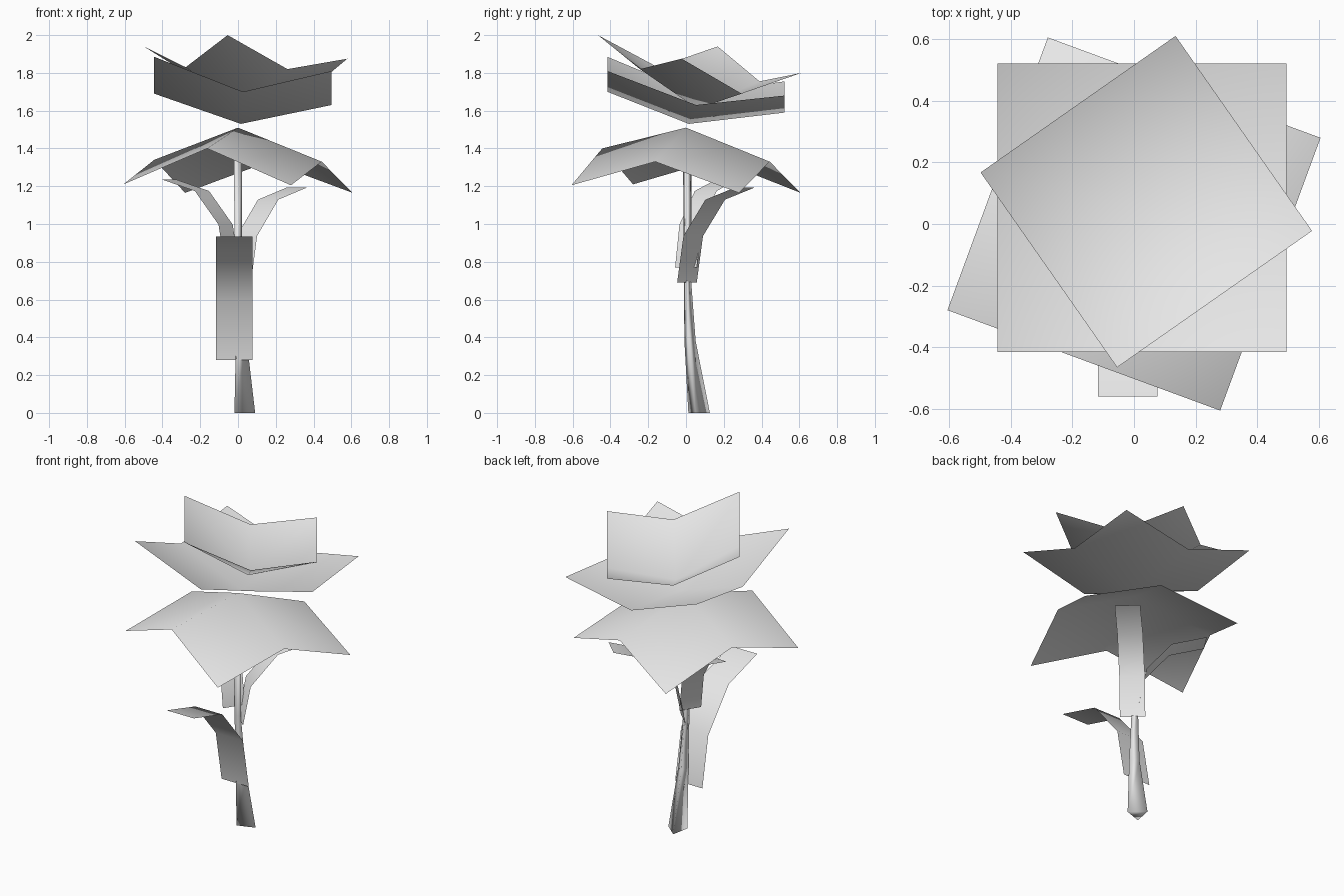
import bpy, bmesh, math
from mathutils import Vector

cube = bpy.data.objects.get("Cube")
if cube:
    bpy.data.objects.remove(cube, do_unlink=True)

grey = bpy.data.materials.new("plain_grey")
grey.use_nodes = True
grey.diffuse_color = (0.8, 0.8, 0.8, 1)
for node in grey.node_tree.nodes:
    if node.type == 'BSDF_PRINCIPLED':
        node.inputs["Base Color"].default_value = (0.8, 0.8, 0.8, 1)


def finish(name, bm):
    """Turn a bmesh into a named, coloured, smooth shaded object."""
    for face in bm.faces:
        face.smooth = True
    mesh = bpy.data.meshes.new(name)
    bm.to_mesh(mesh)
    bm.free()
    mesh.materials.append(grey)
    obj = bpy.data.objects.new(name, mesh)
    bpy.context.collection.objects.link(obj)
    return obj


def polar(centre, radius, degrees, z):
    a = math.radians(degrees)
    return Vector((centre[0] + radius * math.cos(a), centre[1] + radius * math.sin(a), z))


def petal_sheet(name, middle, centre, radius, yaw, corner_heights, edge_heights):
    """Square sheet folded across both middle lines; heights run anticlockwise."""
    bm = bmesh.new()
    hub = bm.verts.new(middle)
    corners = [bm.verts.new(polar(centre, radius, yaw + 90 * i, z))
               for i, z in enumerate(corner_heights)]
    edges = [bm.verts.new(polar(centre, radius * math.sqrt(0.5), yaw + 45 + 90 * i, z))
             for i, z in enumerate(edge_heights)]
    for i in range(4):
        bm.faces.new((hub, edges[i - 1], corners[i], edges[i]))
    return finish(name, bm)


def leaf(name, base, heading, scale):
    """Bent strip that rises from the stem and curls outwards."""
    profile = [(0, 0), (0.06, 0.32), (0.27, 0.57), (0.56, 0.655)]
    a = math.radians(heading)
    out = Vector((math.cos(a), math.sin(a), 0))
    side = Vector((-out.y, out.x, 0)) * 0.097
    bm = bmesh.new()
    rows = []
    for reach, rise in profile:
        mid = out * reach + Vector((0, 0, rise))
        rows.append([bm.verts.new(Vector(base) + (mid + side * s) * scale) for s in (-1, 1)])
    for low, high in zip(rows, rows[1:]):
        bm.faces.new((low[0], low[1], high[1], high[0]))
    return finish(name, bm)


# Three-sided tapering stem
bm = bmesh.new()
stem_rings = [(0.025, 0.063, 0, 0.067), (0.012, 0.018, 0.38, 0.035),
              (-0.002, 0.005, 0.72, 0.022), (-0.004, 0.005, 1.34, 0.027)]
rings = [[bm.verts.new(polar((x, y), r, -11 + 120 * i, z)) for i in range(3)]
         for x, y, z, r in stem_rings]
for low, high in zip(rings, rings[1:]):
    for i in range(3):
        j = (i + 1) % 3
        bm.faces.new((low[i], low[j], high[j], high[i]))
bm.faces.new(rings[0][::-1])
bm.faces.new(rings[-1])
finish("stem", bm)

# Leaves
leaf("front_leaf", (-0.02, 0, 0.28), -90, 1)
leaf("back_left_leaf", (0.015, 0.005, 0.69), 46, 0.77)
leaf("back_right_leaf", (-0.03, 0, 0.77), 147, 0.71)

# Drooping lower sheet, then two cupped petal sheets
petal_sheet("drooping_sepals", (0, 0, 1.51), (0, 0), 0.668, 24.8,
            (1.165, 1.165, 1.21, 1.205), (1.33, 1.34, 1.40, 1.33))
petal_sheet("outer_petals", (0.015, 0.015, 1.53), (0.026, 0.053), 0.664, 45,
            (1.68, 1.755, 1.885, 1.81), (1.59, 1.69, 1.70, 1.63))
petal_sheet("inner_petals", (0.03, 0.06, 1.61), (0.04, 0.0725), 0.547, -10,
            (1.875, 1.80, 1.94, 2.0), (1.69, 1.755, 1.83, 1.82))
